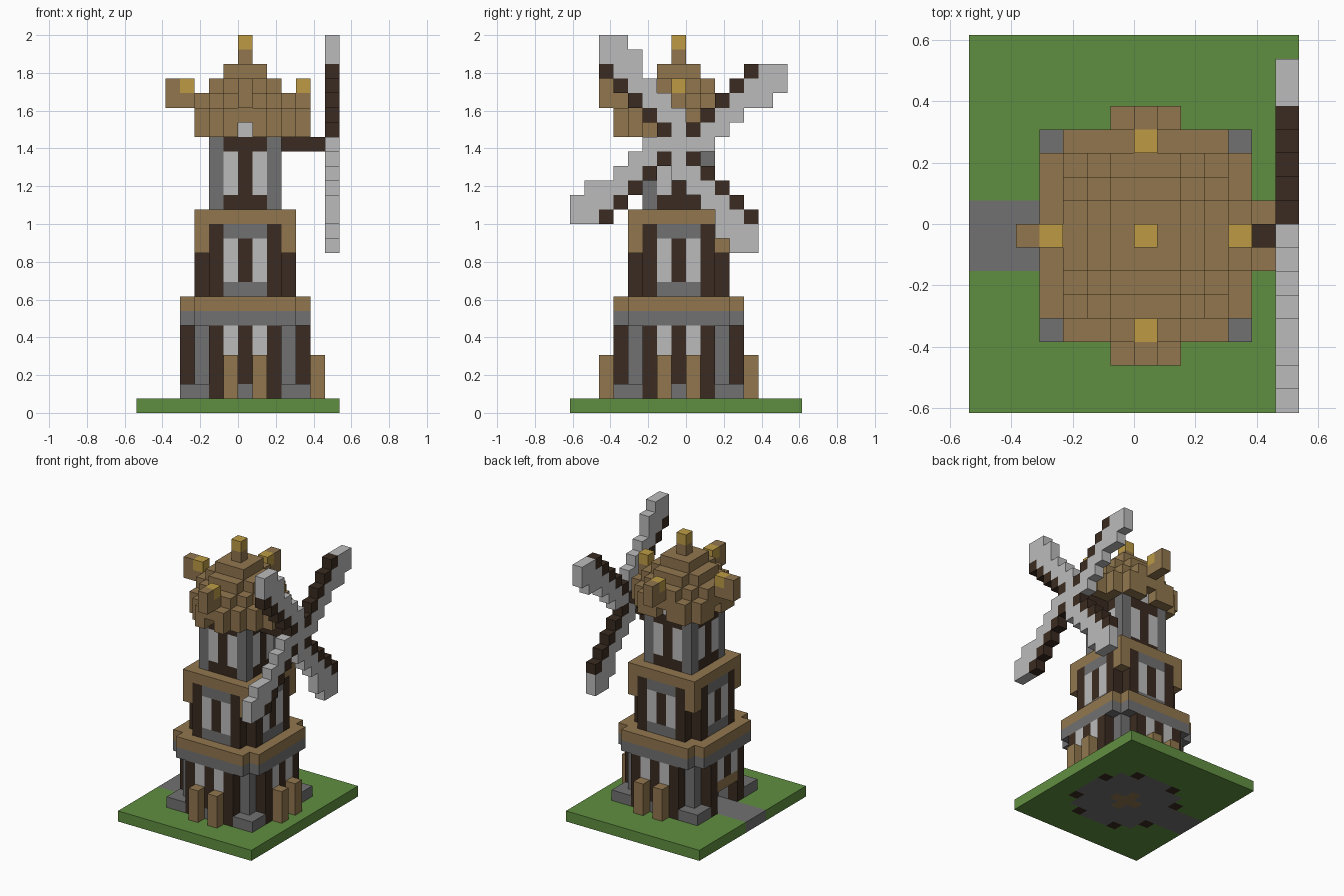
import bpy
import bmesh
from mathutils import Vector

if "Cube" in bpy.data.objects:
    bpy.data.objects.remove(bpy.data.objects["Cube"], do_unlink=True)

V = 1 / 13                      # block size
PALETTE = {
    "grass": (0.118, 0.275, 0.052),
    "stone": (0.165, 0.165, 0.165),
    "wood": (0.285, 0.183, 0.076),
    "dark_timber": (0.042, 0.024, 0.015),
    "pale_cloth": (0.50, 0.50, 0.50),
    "gold": (0.51, 0.33, 0.06),
}
NAMES = list(PALETTE)
MATERIALS = []
for name, rgb in PALETTE.items():
    mat = bpy.data.materials.new(name)
    mat.use_nodes = True
    mat.diffuse_color = (*rgb, 1)
    bsdf = mat.node_tree.nodes["Principled BSDF"]
    bsdf.inputs["Base Color"].default_value = (*rgb, 1)
    bsdf.inputs["Roughness"].default_value = 0.9
    MATERIALS.append(mat)

grid = {}                       # (x, y, z) block -> (part, colour)


def span(r):
    return range(r[0], r[1] + 1) if isinstance(r, tuple) else (r,)


def fill(part, colour, xs, ys, zs, keep=lambda x, y: True):
    """Fill a box of blocks; colour None carves it away."""
    for x in span(xs):
        for y in span(ys):
            for z in span(zs):
                if not keep(x, y):
                    continue
                if colour is None:
                    grid.pop((x, y, z), None)
                else:
                    grid[x, y, z] = (part, colour)


def turn(x, y, n):
    for _ in range(n):
        x, y = -y, x
    return x, y


def around(part, colour, x, y, zs, sides=range(4)):
    """Place one column on several sides of the tower."""
    for n in sides:
        fill(part, colour, *turn(x, y, n), zs)


def square(part, colour, r, zs, cut=99):
    """Square layer whose corners are cut beyond |x|+|y| = cut."""
    fill(part, colour, (-r, r), (-r, r), zs, lambda x, y: abs(x) + abs(y) <= cut)


FRONT, RIGHT, BACK, LEFT = range(4)

# Ground with path and tower foundation
fill("ground", "grass", (-7, 6), (-7, 8), 0)
fill("ground", "stone", (-7, -4), (-1, 1), 0)
square("ground", "stone", 4, 0, 6)
for x in (-2, 2):
    around("ground", "dark_timber", x, -4, 0)
square("ground", "wood", 1, 0, 1)

# Lower storey
square("lower_storey", "stone", 3, (1, 6))
for x in (-2, 0, 2):
    around("lower_storey", "dark_timber", x, -4, (1, 5))
for x in (-1, 1):
    around("lower_storey", "pale_cloth", x, -4, (2, 5))
for x in (-1, 0, 1):
    around("lower_storey", "stone", x, -4, 1)
for x, y in ((4, 4), (3, 4), (4, 3)):
    around("corner_footings", "stone", x, y, 1)
square("lower_cornice", "stone", 4, 6, 7)
square("lower_cornice", "wood", 4, 7, 7)

# Doorway on the path side
fill("lower_storey", None, (-4, -3), (-1, 1), (1, 2))
fill("door_lintel", "wood", -4, (-1, 1), 3)

# Buttress posts on the other three sides
for x in (-1, 1):
    around("buttresses", "wood", x, -5, (1, 3), (FRONT, RIGHT, BACK))

# Middle storey
square("middle_storey", "dark_timber", 2, (8, 12))
for x in (-2, 0, 2):
    around("middle_storey", "dark_timber", x, -3, (8, 12))
for x in (-1, 0, 1):
    around("middle_storey", "stone", x, -3, 8)
    around("middle_storey", "stone", x, -3, 12)
for x in (-1, 1):
    around("middle_storey", "pale_cloth", x, -3, (9, 11))
square("middle_cornice", "wood", 3, 13)
around("middle_cornice", "wood", 3, 3, (11, 12))

# Upper storey
square("upper_storey", "dark_timber", 2, (14, 19))
around("upper_storey", "stone", 2, 2, (14, 18))
for x in (-1, 1):
    around("upper_storey", "pale_cloth", x, -2, (15, 17))
around("upper_storey", "pale_cloth", 0, -2, 19)

# Stepped thatched roof
fill("roof", "wood", (-3, 3), (-3, 3), 19,
     lambda x, y: max(abs(x), abs(y)) == 3 and x * y != 0 and abs(x) + abs(y) <= 5)
square("roof", "wood", 3, 20, 5)
square("roof", "wood", 3, 21, 4)
square("roof", "wood", 2, 22, 3)
square("roof", "wood", 1, 23)
fill("finial", "wood", 0, 0, 24)
fill("finial", "gold", 0, 0, 25)

# Dormers and gold-tipped horns
for x in (-1, 1):
    around("dormers", "wood", x, -4, (19, 20), (FRONT, RIGHT))
around("dormers", "wood", 0, -4, 20, (FRONT, RIGHT))
around("roof_horns", "wood", 0, -4, 21)
around("roof_horns", "gold", 0, -4, 22)
around("roof_horns", "wood", 0, -5, (21, 22), (FRONT, BACK, LEFT))

# Axle and four sails in the plane beside the tower
fill("axle", "dark_timber", (3, 5), 0, 18)
fill("sails", "pale_cloth", 6, 0, 18)
cloth = [(6, 5), (6, 4), (6, 3), (7, 5), (7, 4), (1, 0)]
for p in range(2, 6):
    cloth += [(p, p - 1), (p, p - 2)]
for n in range(4):
    for p in range(1, 6):
        y, z = turn(p, p, n)
        fill("sails", "dark_timber", 6, y, z + 18)
    for p, q in cloth:
        y, z = turn(p, q, n)
        fill("sails", "pale_cloth", 6, y, z + 18)

# Turn the blocks into one mesh per part, keeping only exposed faces
AXES = [Vector(a) for a in ((1, 0, 0), (0, 1, 0), (0, 0, 1))]
for part in sorted({p for p, _ in grid.values()}):
    bm = bmesh.new()
    corners = {}

    def vert(co):
        key = tuple(round(c) for c in co)
        if key not in corners:
            x, y, z = key
            corners[key] = bm.verts.new((x * V, (y - 1) * V, z * V))
        return corners[key]

    for cell, (owner, colour) in grid.items():
        if owner != part:
            continue
        for i, axis in enumerate(AXES):
            u, w = AXES[(i + 1) % 3], AXES[(i + 2) % 3]
            for side in (0, 1):
                near = Vector(cell) + axis * (2 * side - 1)
                if tuple(int(c) for c in near) in grid:
                    continue
                o = Vector(cell) + axis * side
                loop = [o, o + u, o + u + w, o + w]
                if not side:
                    loop.reverse()
                face = bm.faces.new([vert(c) for c in loop])
                face.material_index = NAMES.index(colour)
    mesh = bpy.data.meshes.new(part)
    for mat in MATERIALS:
        mesh.materials.append(mat)
    bm.to_mesh(mesh)
    bm.free()
    bpy.context.collection.objects.link(bpy.data.objects.new(part, mesh))
